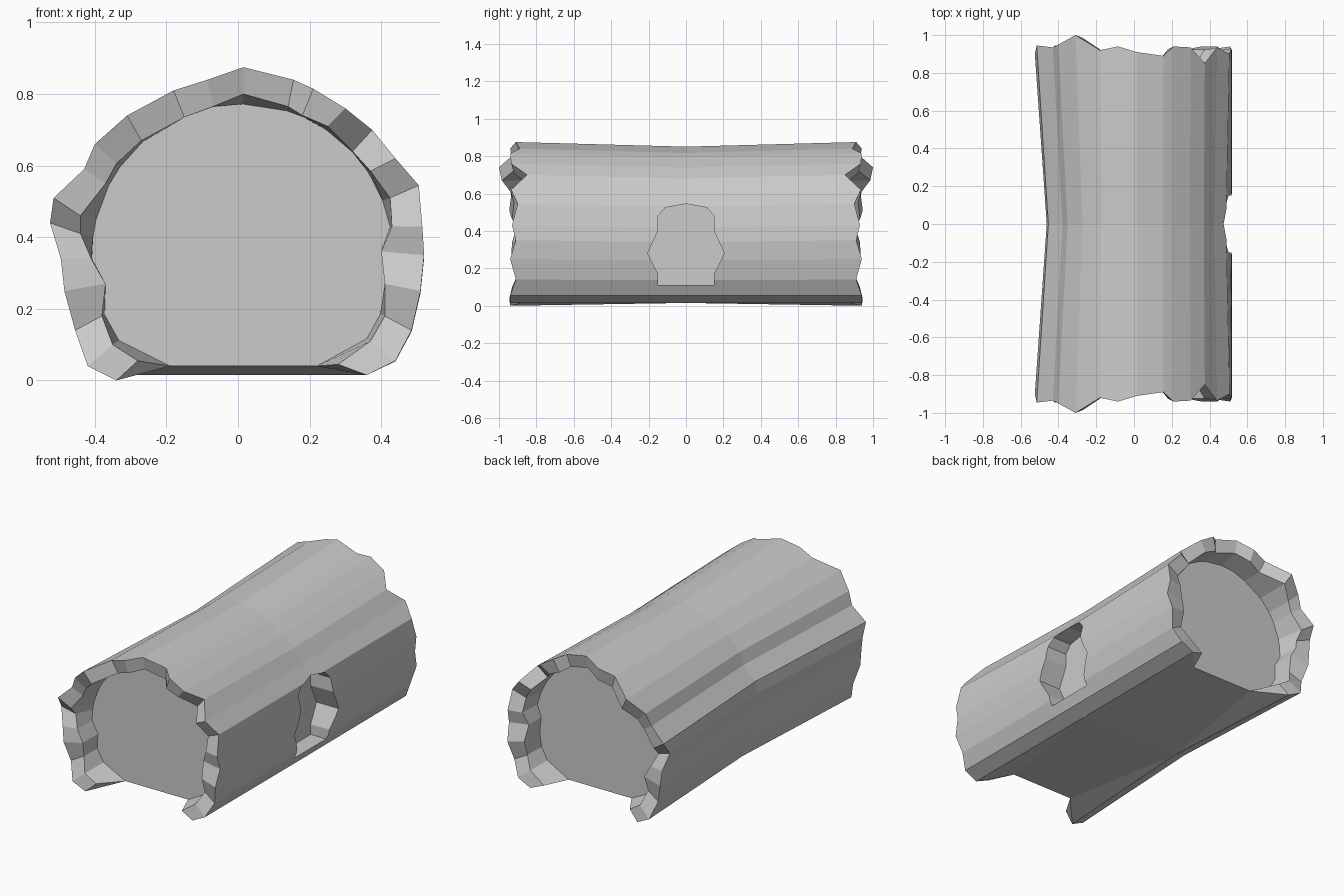
import bpy, bmesh, math

if "Cube" in bpy.data.objects:
    bpy.data.objects.remove(bpy.data.objects["Cube"])

stone = bpy.data.materials.new("grey stone")
stone.diffuse_color = (0.6, 0.6, 0.6, 1)
stone.use_nodes = True
stone.node_tree.nodes["Principled BSDF"].inputs["Base Color"].default_value = stone.diffuse_color

# Rim section, left foot over the arch to right foot:
# outer x, outer z, ragged end distance, inner x, inner z
RIM = [
    (-.34, 0, .94, -.28, .055), (-.42, .04, .945, -.35, .10),
    (-.455, .14, .91, -.38, .18), (-.485, .25, .935, -.37, .27),
    (-.495, .34, .93, -.41, .34), (-.525, .44, .90, -.44, .41),
    (-.515, .51, .945, -.44, .46), (-.43, .59, .935, -.37, .55),
    (-.40, .66, .95, -.34, .605), (-.31, .74, 1.0, -.27, .67),
    (-.18, .81, .92, -.15, .735), (-.085, .84, .94, -.07, .765),
    (.015, .875, .91, .015, .80), (.155, .84, .89, .14, .765),
    (.21, .815, .94, .18, .74), (.30, .76, .935, .25, .71),
    (.375, .70, .85, .32, .64), (.44, .62, .935, .37, .585),
    (.505, .545, .90, .425, .51), (.515, .43, .93, .43, .43),
    (.52, .35, .91, .40, .36), (.51, .25, .94, .41, .27),
    (.485, .14, .91, .41, .18), (.44, .055, .94, .37, .11),
    (.36, .015, .94, .28, .045),
]
PLUG_Y = 0.78


def plug_point(x, z):
    """Keep the recessed end wall inside a round arch with a flat floor."""
    if z < .06:
        return (-.19 if x < 0 else .22), .04
    dx, dz = x - .012, z - .352
    k = min(1, .42 / math.hypot(dx, dz))
    return .012 + dx * k, .352 + dz * k


def waist_point(x, z):
    """The middle is pinched on the left and on the right shoulder."""
    if x < 0:
        return x * (.95 if z > .8 else .88), max(.015, z * .985)
    k = .965 if .5 < z < .65 else .985 if z >= .65 else 1
    return x * k, max(.015, z * .972)


def make_object(name, bm):
    bmesh.ops.recalc_face_normals(bm, faces=bm.faces)
    mesh = bpy.data.meshes.new(name)
    bm.to_mesh(mesh)
    bm.free()
    mesh.materials.append(stone)
    obj = bpy.data.objects.new(name, mesh)
    bpy.context.collection.objects.link(obj)
    return obj


# Tunnel body: waist ring in the middle, ragged rims and recessed walls at both ends
bm = bmesh.new()
waist = []
for x, z, *_ in RIM:
    wx, wz = waist_point(x, z)
    waist.append(bm.verts.new((wx, 0, wz)))
last = len(RIM) - 1
for side in (-1, 1):
    outer = [bm.verts.new((x, side * y, z)) for x, z, y, _, _ in RIM]
    inner = [bm.verts.new((ix, side * (y - .015), iz)) for _, _, y, ix, iz in RIM]
    plug = []
    for _, _, _, ix, iz in RIM:
        px, pz = plug_point(ix, iz)
        plug.append(bm.verts.new((px, side * PLUG_Y, pz)))
    rings = [waist, outer, inner, plug]
    for a, b in zip(rings, rings[1:]):
        for i in range(last):
            bm.faces.new((a[i], a[i + 1], b[i + 1], b[i]))
    bm.faces.new(plug)
    # Underside of the floor, set back between the feet
    bm.faces.new((waist[0], plug[0], plug[last], waist[last]))
    for i in (0, last):
        bm.faces.new((waist[i], outer[i], plug[i]))
        bm.faces.new((outer[i], inner[i], plug[i]))
tunnel = make_object("rock_tunnel", bm)

# Side opening, sunk into the right wall
half = [(.15, .11), (.15, .17), (.205, .28), (.15, .40), (.15, .48), (.11, .525)]
outline = half + [(0, .545)] + [(-y, z) for y, z in reversed(half)]
bm = bmesh.new()
back = [bm.verts.new((.37, y, z)) for y, z in outline]
front = [bm.verts.new((.70, y, z)) for y, z in outline]
bm.faces.new(back)
bm.faces.new(front)
for i in range(len(outline)):
    j = (i + 1) % len(outline)
    bm.faces.new((back[i], back[j], front[j], front[i]))
cutter = make_object("side_opening_cutter", bm)
cutter.hide_render = True
cutter.hide_set(True)

cut = tunnel.modifiers.new("side opening", 'BOOLEAN')
cut.operation = 'DIFFERENCE'
cut.solver = 'EXACT'
cut.object = cutter
